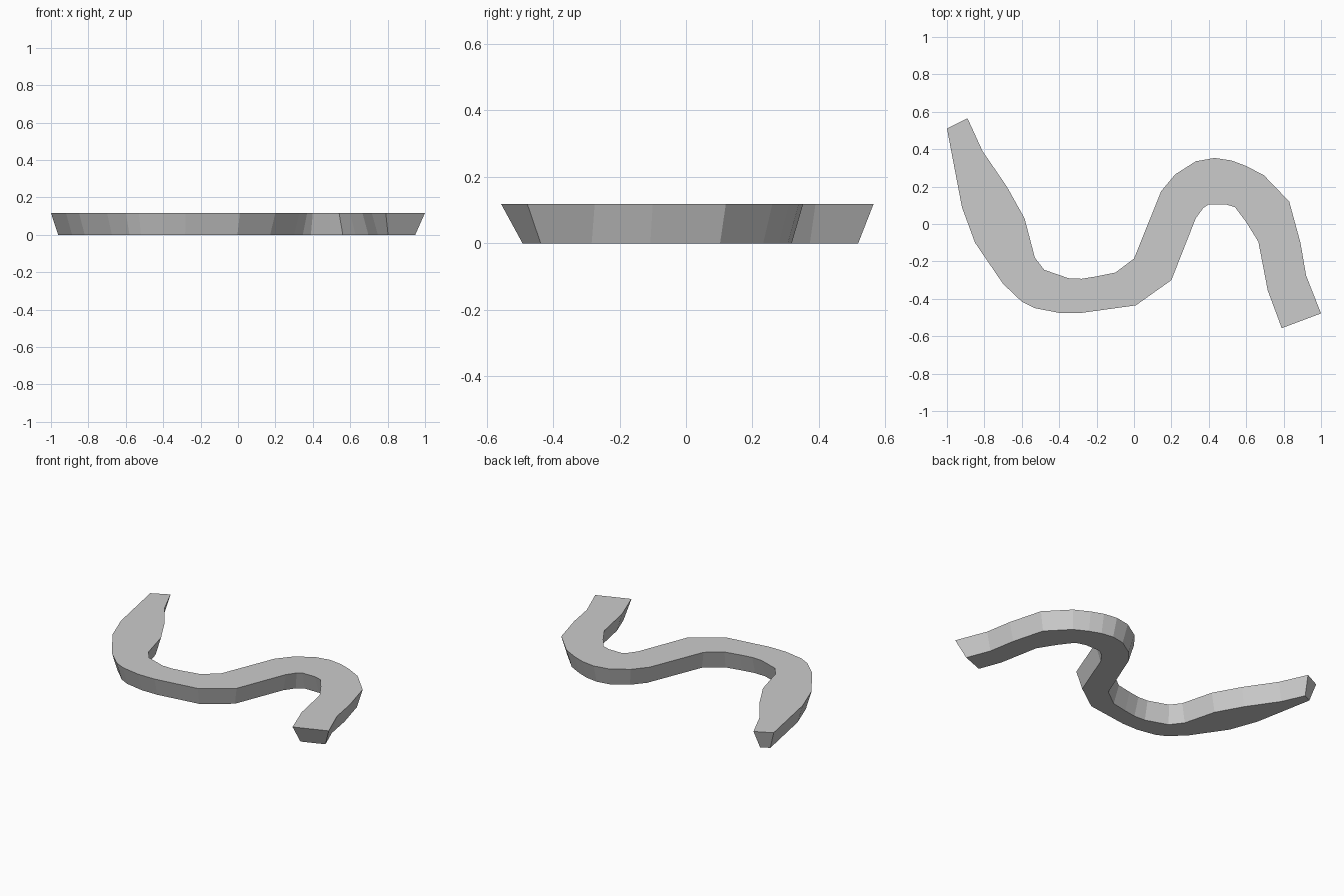
import bpy, bmesh
from mathutils import Vector

if "Cube" in bpy.data.objects:
    bpy.data.objects.remove(bpy.data.objects["Cube"])

HEIGHT = 0.118
SIDE_INSET = 0.034
MOUTH_INSET = 0.056

# The two banks of the winding channel, upstream (left) to mouth (right)
south_bank = [(-1, .51), (-.92, .09), (-.85, -.10), (-.70, -.32), (-.60, -.415),
              (-.53, -.45), (-.40, -.475), (-.28, -.475), (.01, -.435), (.20, -.30),
              (.33, .03), (.37, .085), (.40, .105), (.49, .105), (.54, .09),
              (.60, .01), (.665, -.095), (.715, -.355), (.79, -.557)]
north_bank = [(-.89, .565), (-.81, .39), (-.68, .20), (-.585, .03), (-.53, -.18),
              (-.48, -.245), (-.35, -.29), (-.28, -.293), (-.20, -.28), (-.10, -.26),
              (0, -.185), (.145, .175), (.22, .265), (.33, .335), (.43, .353),
              (.52, .34), (.60, .31), (.695, .26), (.83, .12), (.89, -.10),
              (.92, -.275), (1, -.478)]

outline = [Vector(p) for p in south_bank + north_bank[::-1]]
mouth_edge = len(south_bank) - 1


def inset(points):
    """Move every edge of a counter-clockwise loop inwards."""
    n = len(points)
    normals = []
    for i in range(n):
        d = (points[(i + 1) % n] - points[i]).normalized()
        normals.append(Vector((-d.y, d.x)))
    result = []
    for i in range(n):
        a, b = normals[i - 1], normals[i]
        da = MOUTH_INSET if (i - 1) == mouth_edge else SIDE_INSET
        db = MOUTH_INSET if i == mouth_edge else SIDE_INSET
        det = a.x * b.y - a.y * b.x
        if abs(det) < 0.05:
            shift = (a + b).normalized() * (da + db) / 2
        else:
            shift = Vector((da * b.y - db * a.y, a.x * db - b.x * da)) / det
        result.append(points[i] + shift)
    return result


# River body: wide flat top, narrower bed, sloping sides
bm = bmesh.new()
top = [bm.verts.new((p.x, p.y, HEIGHT)) for p in outline]
bed = [bm.verts.new((p.x, p.y, 0)) for p in inset(outline)]
bm.faces.new(top)
bm.faces.new(bed[::-1])
for i in range(len(top)):
    j = (i + 1) % len(top)
    bm.faces.new((bed[i], bed[j], top[j], top[i]))
bmesh.ops.recalc_face_normals(bm, faces=bm.faces)
mesh = bpy.data.meshes.new("river_segment")
bm.to_mesh(mesh)
bm.free()
river = bpy.data.objects.new("river_segment", mesh)
bpy.context.collection.objects.link(river)
